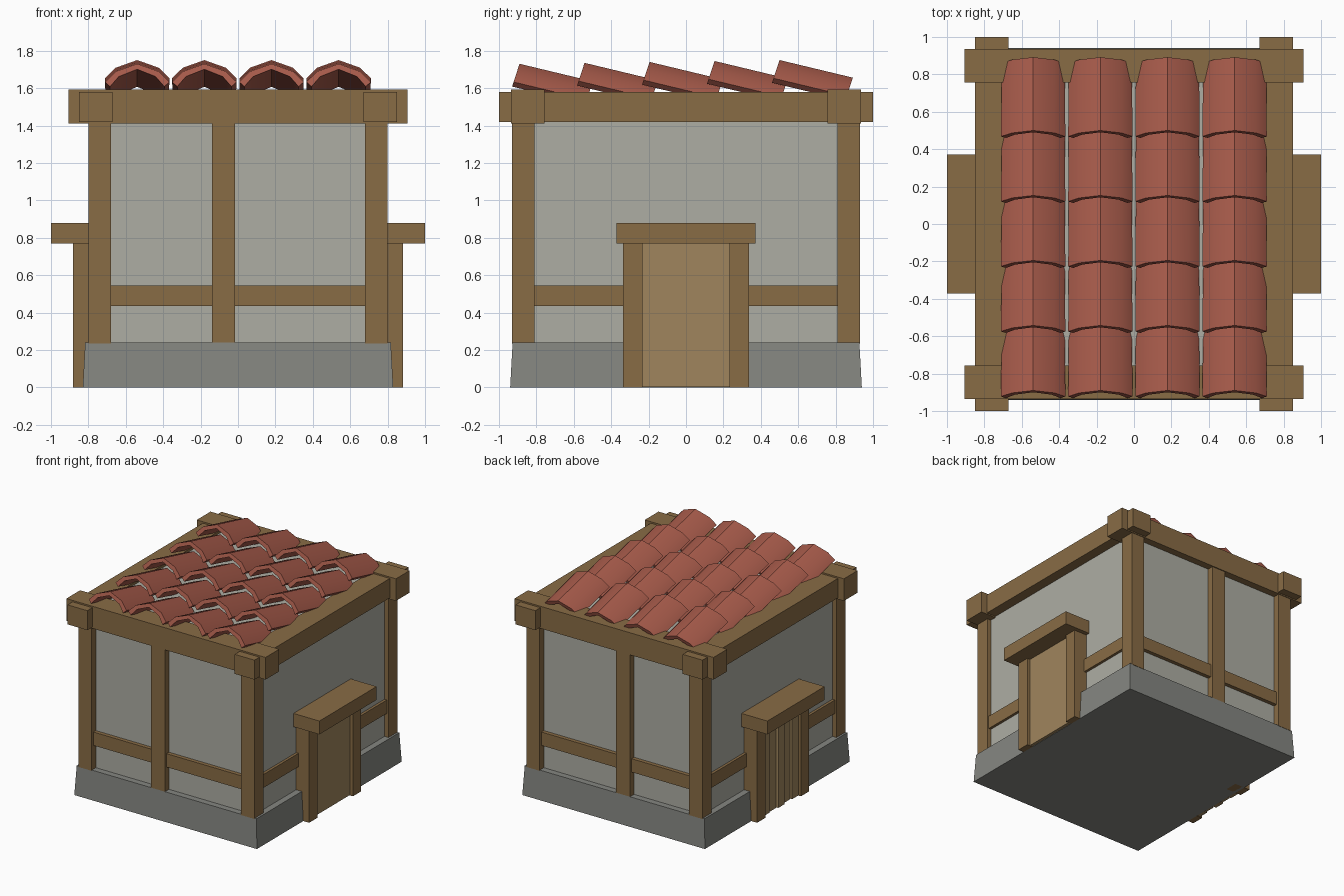
import bpy, bmesh, math

if "Cube" in bpy.data.objects:
    bpy.data.objects.remove(bpy.data.objects["Cube"])


def mat(name, r, g, b):
    m = bpy.data.materials.new(name)
    m.diffuse_color = (r, g, b, 1)
    m.use_nodes = True
    m.node_tree.nodes["Principled BSDF"].inputs["Base Color"].default_value = m.diffuse_color
    return m


WOOD = mat("timber", 0.25, 0.15, 0.06)
DOOR = mat("door_wood", 0.35, 0.235, 0.11)
CLAY = mat("clay_tile", 0.39, 0.105, 0.07)
PLASTER = mat("plaster", 0.42, 0.42, 0.37)
STONE = mat("stone", 0.235, 0.24, 0.22)


def mesh_object(name, verts, faces, material):
    me = bpy.data.meshes.new(name)
    bm = bmesh.new()
    vs = [bm.verts.new(v) for v in verts]
    for f in faces:
        bm.faces.new([vs[i] for i in f])
    bmesh.ops.recalc_face_normals(bm, faces=bm.faces)
    bm.to_mesh(me)
    bm.free()
    me.materials.append(material)
    ob = bpy.data.objects.new(name, me)
    bpy.context.collection.objects.link(ob)
    return ob


def box(name, x, y, z, material=WOOD, inset=0.0):
    """Box from (min, max) ranges; inset pulls the top in on each side."""
    verts = []
    for k, d in ((0, 0), (1, inset)):
        verts += [(x[0] + d, y[0] + d, z[k]), (x[1] - d, y[0] + d, z[k]),
                  (x[1] - d, y[1] - d, z[k]), (x[0] + d, y[1] - d, z[k])]
    faces = [(0, 1, 2, 3), (4, 5, 6, 7)]
    faces += [(i, (i + 1) % 4, (i + 1) % 4 + 4, i + 4) for i in range(4)]
    return mesh_object(name, verts, faces, material)


def side(s, a, b):
    """Range a..b mirrored to side s."""
    return tuple(sorted((s * a, s * b)))


# Stone footing and plastered walls
box("stone_base", (-0.83, 0.83), (-0.94, 0.94), (0, 0.24), STONE, 0.013)
box("plaster_walls", (-0.765, 0.765), (-0.875, 0.875), (0.2, 1.56), PLASTER)

# Timber frame
for sy, yn in ((-1, "front"), (1, "back")):
    for sx, xn in ((-1, "left"), (1, "right")):
        box(f"{yn}_{xn}_post", side(sx, 0.68, 0.80), side(sy, 0.81, 0.93), (0.235, 1.45))
    box(f"{yn}_middle_post", (-0.14, -0.015), side(sy, 0.84, 0.927), (0.235, 1.45))
    box(f"{yn}_rail", (-0.70, 0.70), side(sy, 0.83, 0.907), (0.435, 0.545))
    box(f"{yn}_top_beam", (-0.905, 0.905), side(sy, 0.757, 0.935), (1.41, 1.592))
for sx, xn in ((-1, "left"), (1, "right")):
    box(f"{xn}_rail", side(sx, 0.70, 0.787), (-0.83, 0.83), (0.435, 0.545))
    box(f"{xn}_top_beam", side(sx, 0.67, 0.85), (-1, 1), (1.42, 1.58))

    # Doorway frame
    box(f"{xn}_door_lintel", side(sx, 0.74, 1.0), (-0.372, 0.372), (0.77, 0.88))
    for sy, yn in ((-1, "front"), (1, "back")):
        box(f"{xn}_door_{yn}_jamb", side(sx, 0.74, 0.883), side(sy, 0.232, 0.338), (0, 0.775))

# Flat door on the right, planked door on the left
box("right_door_panel", (0.74, 0.855), (-0.235, 0.235), (0.003, 0.775), DOOR)
box("left_door_backing", (-0.835, -0.74), (-0.235, 0.235), (0.003, 0.775), WOOD)
for i, depth in enumerate((0.862, 0.85, 0.866, 0.852, 0.86)):
    y0 = -0.23 + i * 0.093
    box(f"left_door_plank_{i + 1}", (-depth, -0.75), (y0, y0 + 0.083), (0.003, 0.775), DOOR)

# Arched roof tiles, each tilted down towards the back; points are (offset, drop)
OUTER = [(-0.172, 0.10), (-0.115, 0.042), (0, 0), (0.115, 0.042), (0.172, 0.10)]
INNER = [(-0.145, 0.125), (-0.098, 0.07), (0, 0.03), (0.098, 0.07), (0.145, 0.125)]
TILT = math.radians(13.5)
LENGTH = 0.403


def tile(name, cx, y0, z0):
    ring = OUTER + INNER[::-1]
    n = len(ring)
    verts = []
    for along, taper in ((0, 1), (LENGTH, 0.98)):
        for x, d in ring:
            verts.append((cx + x * taper,
                          y0 + along * math.cos(TILT) - d * 0.32,
                          z0 - along * math.sin(TILT) - d * math.cos(TILT)))
    faces = [(i, (i + 1) % n, (i + 1) % n + n, i + n) for i in range(n)]
    for k in (0, n):
        faces += [(k + i, k + i + 1, k + n - 2 - i, k + n - 1 - i) for i in range(n // 2 - 1)]
    ob = mesh_object(name, verts, faces, CLAY)
    bpy.ops.object.select_all(action='DESELECT')
    ob.select_set(True)
    bpy.context.view_layer.objects.active = ob
    bpy.ops.object.shade_smooth_by_angle(angle=math.radians(30))


for row in range(5):
    for col in range(4):
        tile(f"roof_tile_{row + 1}_{col + 1}", -0.539 + col * 0.359,
             -0.89 + row * 0.3475, 1.73 + row * 0.005)
